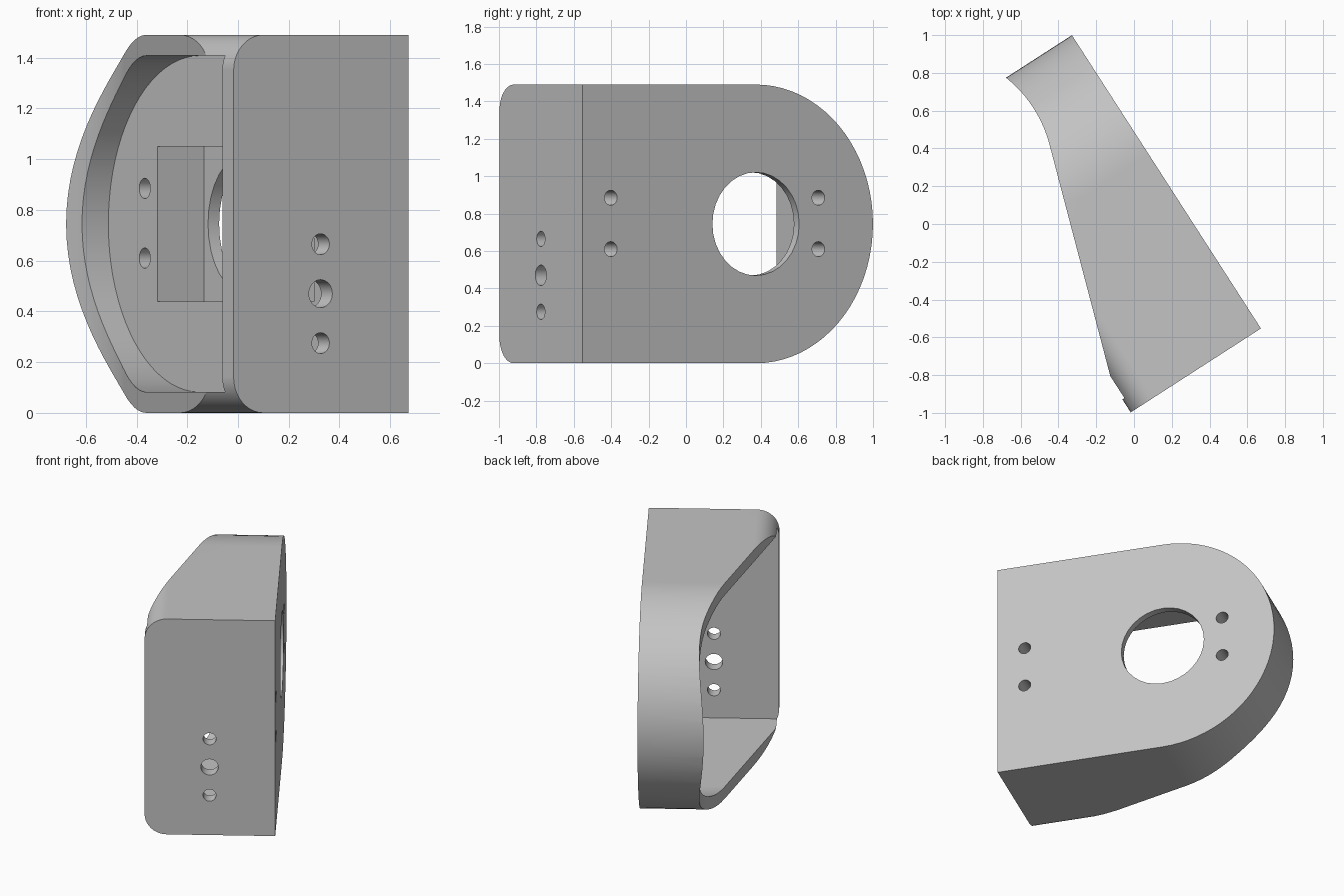
import bpy, bmesh, math
from mathutils import Matrix, Vector

cube = bpy.data.objects.get("Cube")
if cube:
    bpy.data.objects.remove(cube, do_unlink=True)

# Local frame: x = length of the base plate, y = depth from it, z = up
LENGTH, DEPTH, HEIGHT = 1.847, 0.82, 1.49
WALL, FLOOR, POCKET_FLOOR = 0.082, 0.27, 0.052
MID, R = HEIGHT / 2, HEIGHT / 2
ARC_U = LENGTH - R


def arc(cx, cy, r, start, end, steps):
    return [(cx + r * math.cos(math.radians(start + (end - start) * i / steps)),
             cy + r * math.sin(math.radians(start + (end - start) * i / steps)))
            for i in range(steps + 1)]


def prism(name, points, axis, lo, hi):
    """Extrude a 2D profile along the given local axis."""
    def place(p, h):
        return {"x": (h, p[0], p[1]), "y": (p[0], h, p[1]), "z": (p[0], p[1], h)}[axis]
    bm = bmesh.new()
    base = bm.faces.new([bm.verts.new(place(p, lo)) for p in points])
    top = bmesh.ops.extrude_face_region(bm, geom=[base])
    moved = [v for v in top["geom"] if isinstance(v, bmesh.types.BMVert)]
    shift = Vector(place((0, 0), hi - lo))
    bmesh.ops.translate(bm, verts=moved, vec=shift)
    bmesh.ops.recalc_face_normals(bm, faces=bm.faces)
    mesh = bpy.data.meshes.new(name)
    bm.to_mesh(mesh)
    bm.free()
    obj = bpy.data.objects.new(name, mesh)
    bpy.context.collection.objects.link(obj)
    return obj


def combine(target, cutter, operation="DIFFERENCE"):
    mod = target.modifiers.new("cut", "BOOLEAN")
    mod.operation, mod.solver, mod.object = operation, "EXACT", cutter
    bpy.context.view_layer.update()
    graph = bpy.context.evaluated_depsgraph_get()
    result = bpy.data.meshes.new_from_object(target.evaluated_get(graph))
    target.modifiers.clear()
    target.data = result
    bpy.data.objects.remove(cutter, do_unlink=True)


def hole(axis, a, b, r, lo, hi):
    combine(bracket, prism("hole_cutter", arc(a, b, r, 0, 360, 32)[:-1], axis, lo, hi))


# Outer body: rectangle with a semicircular end
outline = [(0, HEIGHT), (0, 0)] + arc(ARC_U, MID, R, -90, 90, 40)
bracket = prism("mounting_bracket", outline, "y", 0, DEPTH)

# Sloping rim with a shallow concave arc at the round end
SLOPE_U, SLOPE_W, CURVE_U, CURVE_W = 0.18, DEPTH, 1.42, 0.415
slope = (SLOPE_W - CURVE_W) / (CURVE_U - SLOPE_U)
rim = [(-0.1, -0.1), (-0.1, 1), (SLOPE_U, 1), (SLOPE_U, SLOPE_W)]
span = LENGTH - CURVE_U
for i in range(15):
    t = 1.05 * i / 14
    rim.append((CURVE_U + span * t, CURVE_W - slope * span * t * (1 - t)))
rim.append((rim[-1][0], -0.1))
combine(bracket, prism("rim_profile", rim, "z", -0.1, HEIGHT + 0.1), "INTERSECT")

# Rounded corners on the end flange, running back along the side walls
f = 0.14
rounded = ([(-0.1, HEIGHT), (-0.1, 0)] + arc(DEPTH - f, f, f, -90, 0, 10)
           + arc(DEPTH - f, HEIGHT - f, f, 0, 90, 10))
combine(bracket, prism("corner_profile", rounded, "x", -0.1, 2), "INTERSECT")

# Hollow interior
inner = ([(WALL, HEIGHT - WALL), (WALL, WALL)]
         + arc(ARC_U, MID, R - WALL, -90, 90, 40))
combine(bracket, prism("cavity_cutter", inner, "y", FLOOR, 1.2))

# Rectangular pocket in the floor and the large shaft hole
pocket = [(0.27, 0.44), (1.408, 0.44), (1.408, 1.05), (0.27, 1.05)]
combine(bracket, prism("pocket_cutter", pocket, "y", POCKET_FLOOR, 0.5))
hole("y", ARC_U, MID, 0.276, -0.1, 0.2)

# Screw holes through the floor, at both ends of the pocket
for u in (0.18, 1.5):
    for z in (0.61, 0.885):
        hole("y", u, z, 0.04, -0.1, 0.5)

# Row of holes through the end flange
for z, r in ((0.275, 0.041), (0.47, 0.055), (0.665, 0.041)):
    hole("x", 0.412, z, r, -0.1, 0.15)

# Turn into position
bracket.data.transform(Matrix.Translation((0.672, -0.553, 0))
                       @ Matrix.Rotation(math.radians(122.8), 4, "Z"))

# Single plain grey
grey = bpy.data.materials.new("plain_grey")
grey.use_nodes = True
colour = (0.55, 0.55, 0.55, 1)
grey.diffuse_color = colour
grey.node_tree.nodes["Principled BSDF"].inputs["Base Color"].default_value = colour
bracket.data.materials.clear()
bracket.data.materials.append(grey)
for poly in bracket.data.polygons:
    poly.material_index = 0

# Smooth arcs, crisp edges
bpy.ops.object.select_all(action="DESELECT")
bracket.select_set(True)
bpy.context.view_layer.objects.active = bracket
bpy.ops.object.shade_smooth_by_angle(angle=math.radians(25))
normals = bracket.modifiers.new("flat_normals", "WEIGHTED_NORMAL")
normals.keep_sharp = True
